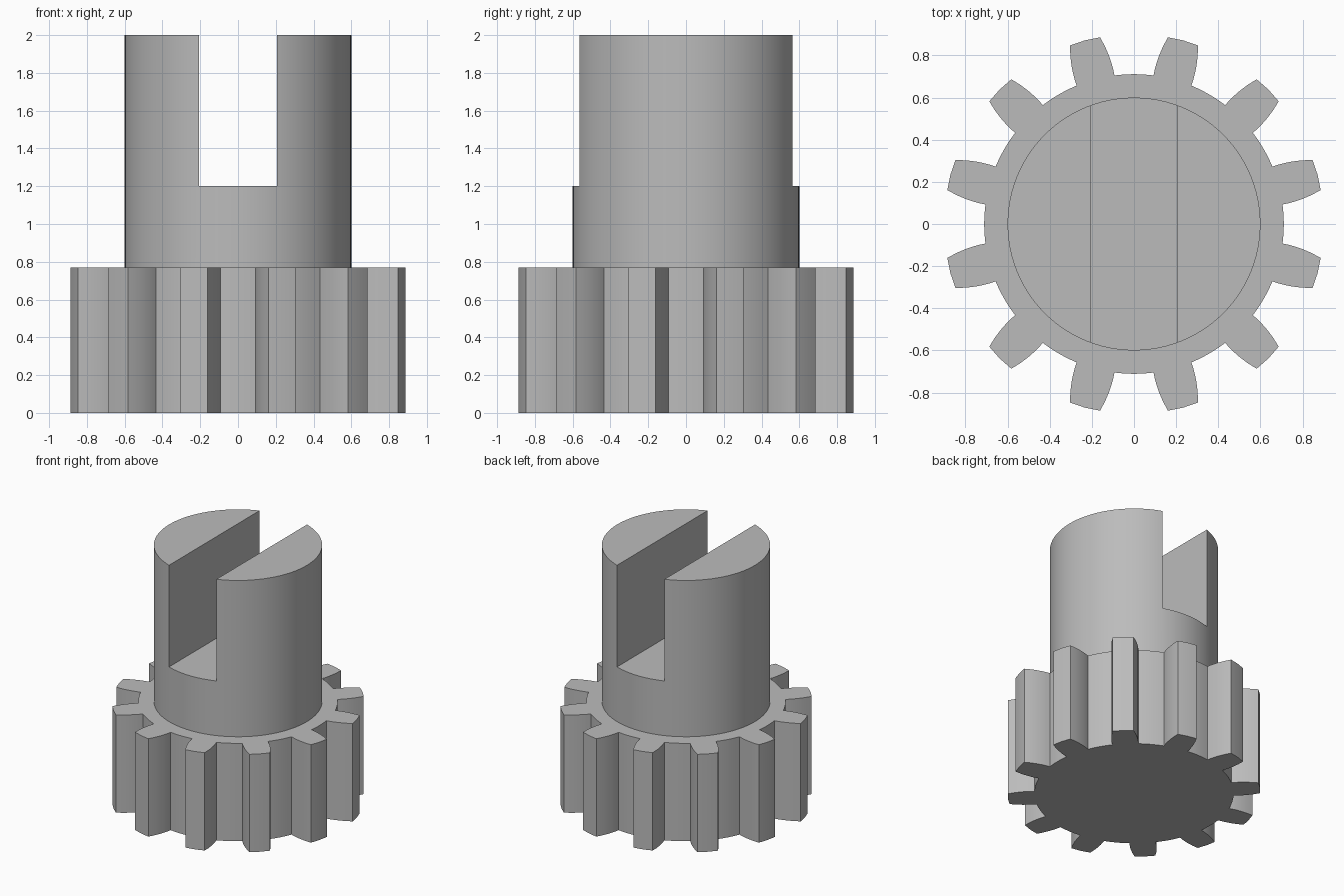
import bpy, bmesh, math

if "Cube" in bpy.data.objects:
    bpy.data.objects.remove(bpy.data.objects["Cube"])

TEETH = 12
GEAR_H, SHAFT_R, TOP, SLOT_Z, SLOT_HALF = 0.77, 0.60, 2.0, 1.2, 0.206

grey = bpy.data.materials.new("steel_grey")
grey.diffuse_color = (0.5, 0.5, 0.5, 1)
grey.use_nodes = True
grey.node_tree.nodes["Principled BSDF"].inputs["Base Color"].default_value = grey.diffuse_color


def prism(name, outline, z0, z1):
    """Extrude a closed 2D outline from z0 to z1."""
    bm = bmesh.new()
    face = bm.faces.new([bm.verts.new((x, y, z0)) for x, y in outline])
    ext = bmesh.ops.extrude_face_region(bm, geom=[face])
    for v in ext["geom"]:
        if isinstance(v, bmesh.types.BMVert):
            v.co.z = z1
    bmesh.ops.recalc_face_normals(bm, faces=bm.faces[:])
    mesh = bpy.data.meshes.new(name)
    bm.to_mesh(mesh)
    bm.free()
    mesh.materials.append(grey)
    obj = bpy.data.objects.new(name, mesh)
    bpy.context.collection.objects.link(obj)
    return obj


def polar(r, deg):
    a = math.radians(deg)
    return r * math.cos(a), r * math.sin(a)


def boolean(target, tool, operation):
    bpy.context.view_layer.objects.active = target
    mod = target.modifiers.new(operation, "BOOLEAN")
    mod.object, mod.operation, mod.solver = tool, operation, "EXACT"
    bpy.ops.object.modifier_apply(modifier=mod.name)
    bpy.data.objects.remove(tool, do_unlink=True)


# Gear: one curved tooth flank (radius, half angle), mirrored and repeated
flank = [(0.711, 7.5), (0.74, 7.35), (0.77, 7.05), (0.81, 6.5), (0.855, 5.7), (0.90, 4.7)]
tooth = [(r, -a) for r, a in flank] + [(0.902, 0)] + [(r, a) for r, a in reversed(flank)]
tooth += [(0.711, 11.25), (0.711, 15), (0.711, 18.75)]  # root arc to the next tooth
outline = [polar(r, 15 + 30 * k + a) for k in range(TEETH) for r, a in tooth]
gear = prism("slotted_pinion", outline, 0, GEAR_H)

# Shaft with a slot cut across its top
shaft = prism("shaft", [polar(SHAFT_R, 360 * i / 96) for i in range(96)], 0.4, TOP)
w = SLOT_HALF
slot = prism("slot_cutter", [(-w, -1), (w, -1), (w, 1), (-w, 1)], SLOT_Z, TOP + 0.5)
boolean(shaft, slot, "DIFFERENCE")
boolean(gear, shaft, "UNION")

# Smooth round walls, crisp tooth and slot edges
bpy.ops.object.select_all(action="DESELECT")
gear.select_set(True)
bpy.context.view_layer.objects.active = gear
bpy.ops.object.shade_smooth_by_angle(angle=math.radians(25))
